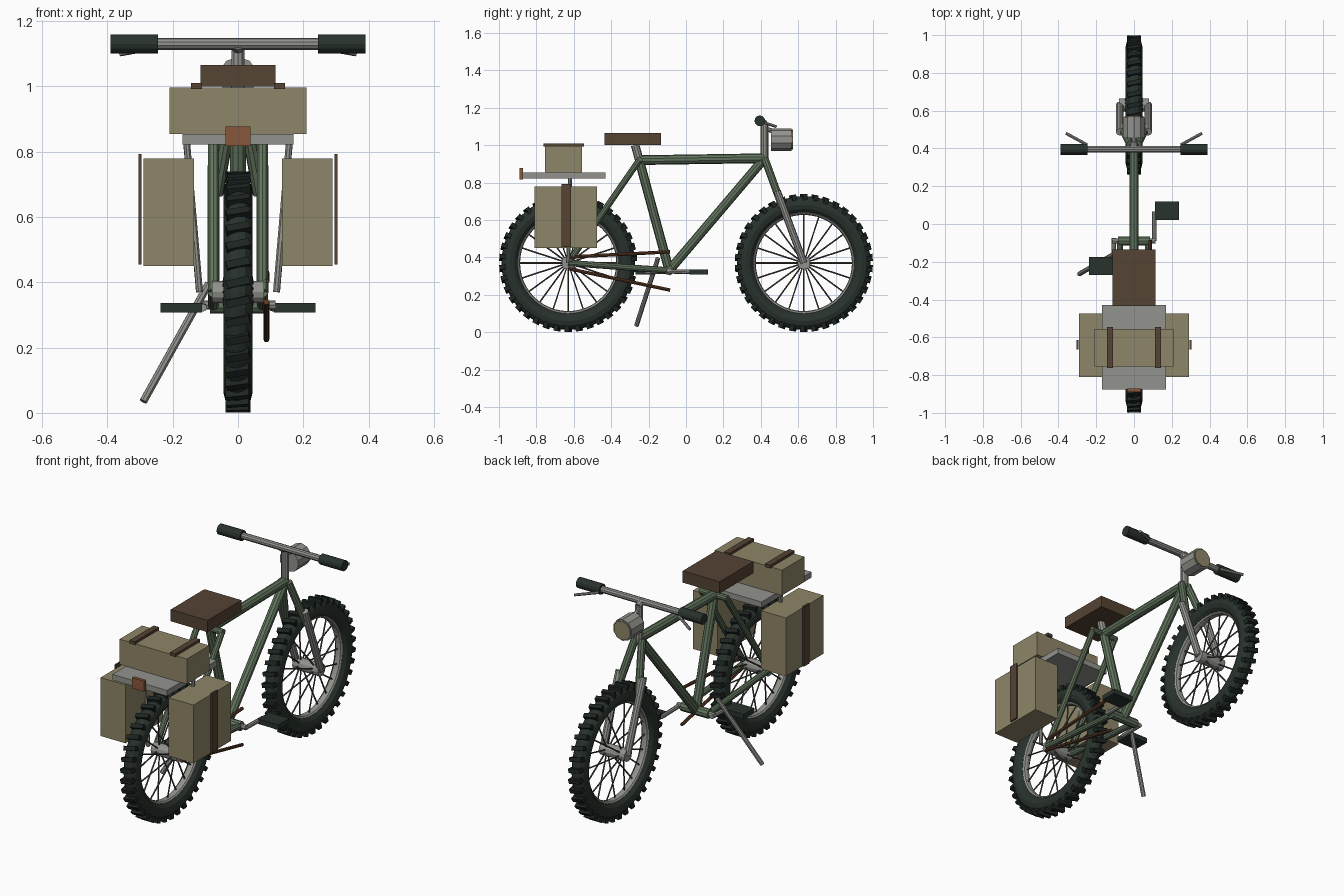
import bpy, bmesh, math
from mathutils import Vector, Matrix

if "Cube" in bpy.data.objects:
    bpy.data.objects.remove(bpy.data.objects["Cube"])


def mat(name, r, g, b):
    m = bpy.data.materials.new(name)
    m.diffuse_color = (r, g, b, 1)
    m.use_nodes = True
    m.node_tree.nodes["Principled BSDF"].inputs["Base Color"].default_value = m.diffuse_color
    return m


GREEN = mat("frame green", .12, .175, .11)
METAL = mat("grey metal", .29, .29, .27)
RUBBER = mat("dark rubber", .022, .032, .026)
KNOB = mat("tread black", .012, .018, .015)
SPOKE = mat("spoke grey", .09, .088, .08)
CANVAS = mat("khaki canvas", .275, .24, .14)
LEATHER = mat("brown leather", .09, .056, .034)
RUST = mat("rusty chain", .12, .045, .02)
LAMP = mat("tail lamp orange", .25, .095, .045)


def finish(name, bm, m):
    me = bpy.data.meshes.new(name)
    bmesh.ops.recalc_face_normals(bm, faces=bm.faces)
    bm.to_mesh(me)
    bm.free()
    me.materials.append(m)
    o = bpy.data.objects.new(name, me)
    bpy.context.collection.objects.link(o)
    return o


def add_tube(bm, a, b, r, sides=10):
    a, b = Vector(a), Vector(b)
    d = b - a
    mx = Matrix.Translation((a + b) / 2) @ d.to_track_quat('Z', 'Y').to_matrix().to_4x4()
    bmesh.ops.create_cone(bm, cap_ends=True, segments=sides, radius1=r, radius2=r,
                          depth=d.length, matrix=mx)


def tube(name, a, b, r, m, sides=10):
    bm = bmesh.new()
    add_tube(bm, a, b, r, sides)
    return finish(name, bm, m)


def pair(name, a, b, r, m, sides=10):
    for side, s in (("right", 1), ("left", -1)):
        tube(f"{side}_{name}", (a[0] * s, *a[1:]), (b[0] * s, *b[1:]), r, m, sides)


def box(name, x, y, z, m):
    bm = bmesh.new()
    c = [(p[0] + p[1]) / 2 for p in (x, y, z)]
    s = [abs(p[1] - p[0]) for p in (x, y, z)]
    bmesh.ops.create_cube(bm, size=1, matrix=Matrix.Translation(c) @ Matrix.Diagonal((*s, 1)))
    return finish(name, bm, m)


def ring(name, centre, major, rx, rr, m, seg, sides):
    # torus around the x axis, with an elliptical section
    bm = bmesh.new()
    loops = []
    for i in range(seg):
        a = 2 * math.pi * i / seg
        loop = []
        for j in range(sides):
            t = 2 * math.pi * j / sides
            rad = major + rr * math.cos(t)
            loop.append(bm.verts.new(Vector(centre) + Vector(
                (rx * math.sin(t), rad * math.cos(a), rad * math.sin(a)))))
        loops.append(loop)
    for i in range(seg):
        p, q = loops[i], loops[(i + 1) % seg]
        for j in range(sides):
            k = (j + 1) % sides
            bm.faces.new((p[j], p[k], q[k], q[j]))
    return finish(name, bm, m)


def wheel(label, y):
    c = Vector((0, y, .37))
    ring(label + "_tire", c, .311, .044, .046, RUBBER, 48, 12)
    ring(label + "_rim", c, .269, .022, .012, METAL, 48, 8)
    tube(label + "_hub", c - Vector((.08, 0, 0)), c + Vector((.08, 0, 0)), .034, METAL, 12)
    # slanted tread blocks
    bm = bmesh.new()
    for i in range(38):
        rot = Matrix.Rotation(2 * math.pi * i / 38, 4, 'X')
        mx = (Matrix.Translation(c) @ rot @ Matrix.Translation((0, 0, .352))
              @ Matrix.Rotation(math.radians(12), 4, 'Z') @ Matrix.Diagonal((.072, .024, .034, 1)))
        bmesh.ops.create_cube(bm, size=1, matrix=mx)
    finish(label + "_tread", bm, KNOB)
    # spokes alternate between the two hub flanges
    bm = bmesh.new()
    for i in range(20):
        a = 2 * math.pi * i / 20
        d = Vector((0, math.cos(a), math.sin(a)))
        x = .045 if i % 2 else -.045
        add_tube(bm, c + d * .025 + Vector((x, 0, 0)), c + d * .268, .0042, 6)
    finish(label + "_spokes", bm, SPOKE)


wheel("rear_wheel", -.63)
wheel("front_wheel", .63)

# frame
seat_top, head, crank = (0, -.25, .92), (0, .42, .93), (0, -.09, .33)
tube("top_tube", seat_top, head, .026, GREEN)
tube("seat_tube", seat_top, crank, .025, GREEN)
tube("down_tube", head, crank, .025, GREEN)
pair("seat_stay", (.075, -.25, .92), (.075, -.63, .37), .017, GREEN)
pair("chain_stay", (.075, -.63, .37), (.075, -.09, .33), .017, GREEN)
tube("stay_bridge_top", (-.085, -.25, .92), (.085, -.25, .92), .017, GREEN)
tube("crank_shell", (-.085, -.09, .33), (.085, -.09, .33), .026, GREEN)

# fork
pair("fork_upper", (.02, .42, .93), (.066, .515, .67), .021, GREEN)
pair("fork_leg", (.075, .487, .755), (.075, .63, .37), .02, METAL)

# steering
tube("stem", (0, .42, .91), (0, .42, 1.115), .021, METAL)
tube("stem_extension", (0, .425, 1.11), (0, .39, 1.13), .02, METAL)
tube("handlebar", (-.38, .395, 1.13), (.38, .395, 1.13), .018, METAL)
pair("grip", (.245, .395, 1.13), (.39, .395, 1.13), .029, RUBBER, 12)
pair("brake_lever", (.25, .42, 1.12), (.36, .48, 1.1), .008, METAL, 8)

# headlamp
tube("headlamp_body", (0, .455, 1.03), (0, .565, 1.03), .06, METAL, 10)
tube("headlamp_lens", (0, .565, 1.03), (0, .571, 1.03), .053, CANVAS, 10)
tube("headlamp_bracket", (0, .42, 1.09), (0, .48, 1.07), .012, METAL, 8)

# saddle
tube("seat_post", seat_top, (0, -.272, 1.0), .023, METAL)
box("saddle", (-.115, .115), (-.435, -.135), (1.0, 1.066), LEATHER)

# rack and luggage
box("rack_plate", (-.17, .17), (-.875, -.43), (.822, .854), METAL)
pair("rack_strut", (.157, -.62, .825), (.118, -.63, .37), .011, METAL, 8)
box("tail_lamp", (-.038, .038), (-.89, -.872), (.817, .877), LAMP)
box("top_case", (-.21, .21), (-.755, -.555), (.854, .996), CANVAS)
for side, s in (("right", 1), ("left", -1)):
    box(side + "_case_strap", (s * .11, s * .144), (-.762, -.545), (.992, 1.01), LEATHER)
    box(side + "_pannier", (s * .135, s * .29), (-.81, -.475), (.45, .779), CANVAS)
    box(side + "_pannier_strap", (s * .295, s * .305), (-.665, -.615), (.455, .793), LEATHER)

# drivetrain
tube("crank_axle", (-.115, -.09, .33), (.115, -.09, .33), .014, METAL, 8)
tube("right_crank_arm", (.107, -.09, .325), (.107, .065, .322), .012, METAL, 8)
tube("left_crank_arm", (-.107, -.075, .325), (-.107, -.22, .322), .012, METAL, 8)
box("right_pedal", (.11, .237), (.02, .118), (.308, .336), RUBBER)
box("left_pedal", (-.237, -.11), (-.27, -.175), (.308, .336), RUBBER)
tube("chain_upper", (.087, -.62, .402), (.087, -.085, .43), .009, RUST, 8)
tube("chain_lower", (.087, -.63, .34), (.087, -.085, .225), .009, RUST, 8)

# kickstand
tube("kickstand", (-.09, -.15, .395), (-.29, -.265, .035), .0125, METAL, 8)
